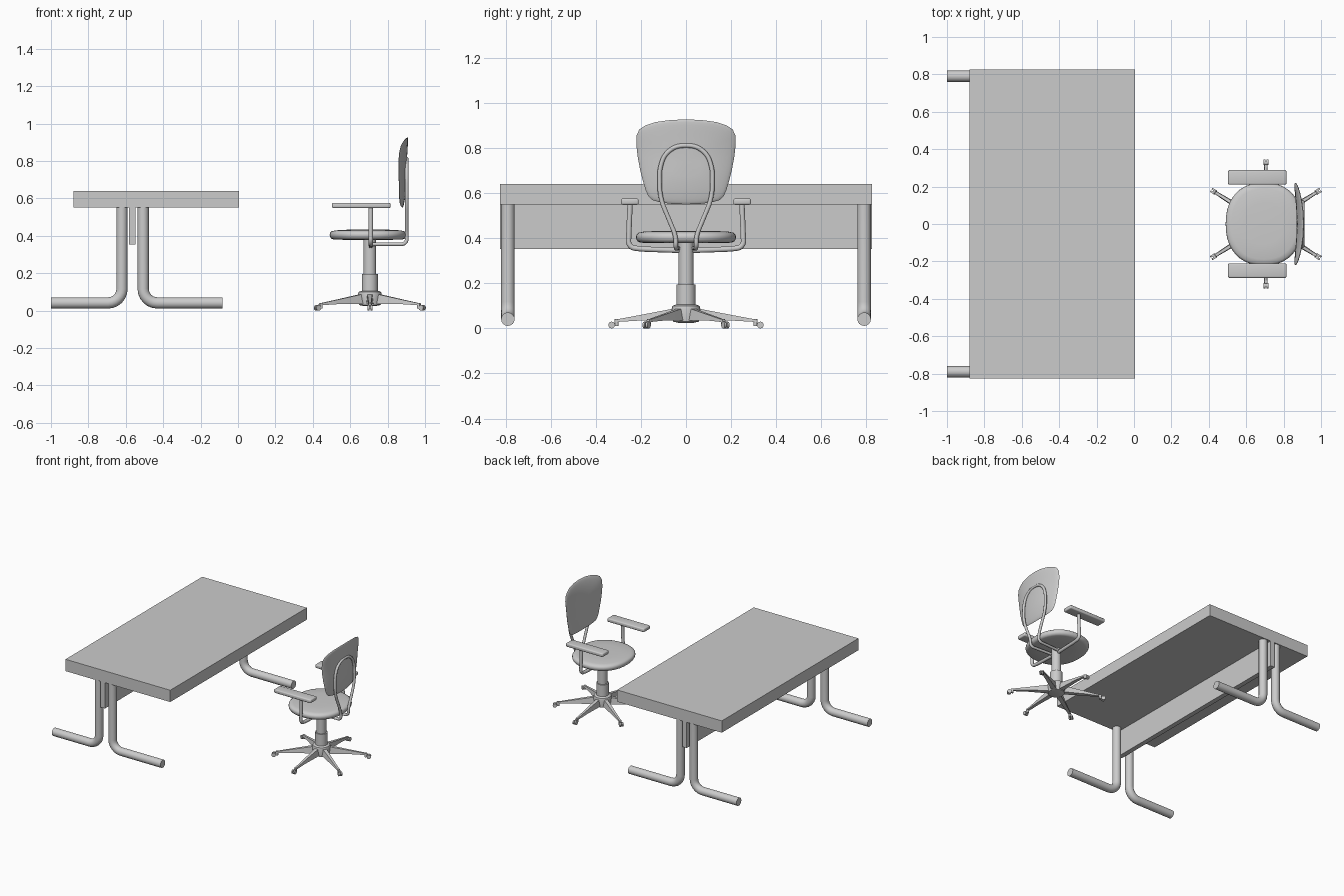
import bpy, bmesh, math
from mathutils import Vector, Matrix

if "Cube" in bpy.data.objects:
    bpy.data.objects.remove(bpy.data.objects["Cube"])

CX = 0.705  # chair axis

def finish(name, bm, smooth=True):
    bmesh.ops.recalc_face_normals(bm, faces=bm.faces)
    me = bpy.data.meshes.new(name)
    bm.to_mesh(me)
    bm.free()
    ob = bpy.data.objects.new(name, me)
    bpy.context.collection.objects.link(ob)
    if smooth:
        select(ob)
        bpy.ops.object.shade_smooth_by_angle(angle=math.radians(40))
    return ob

def select(ob):
    bpy.ops.object.select_all(action='DESELECT')
    ob.select_set(True)
    bpy.context.view_layer.objects.active = ob

def box(name, x, y, z, bevel=0):
    bm = bmesh.new()
    bmesh.ops.create_cube(bm, size=1)
    for v in bm.verts:
        v.co = [(r[0] + r[1]) / 2 + c * (r[1] - r[0]) for c, r in zip(v.co, (x, y, z))]
    if bevel:
        bmesh.ops.bevel(bm, geom=bm.edges[:], offset=bevel, segments=3, profile=0.5, affect='EDGES')
    return finish(name, bm, bevel > 0)

def tube(name, pts, r, bend, sides=5):
    """Round tube along a polyline with filleted corners."""
    pts = [Vector(p) for p in pts]
    path = [pts[0]]
    for a, p, b in zip(pts, pts[1:], pts[2:]):
        d = min(bend, (a - p).length * 0.49, (b - p).length * 0.49)
        s, e = p + (a - p).normalized() * d, p + (b - p).normalized() * d
        h1, h2 = s.lerp(p, 0.55), e.lerp(p, 0.55)
        for i in range(7):
            t = i / 6
            path.append(s * (1-t)**3 + h1 * 3*t*(1-t)**2 + h2 * 3*t*t*(1-t) + e * t**3)
    path.append(pts[-1])
    cu = bpy.data.curves.new(name, 'CURVE')
    cu.dimensions = '3D'
    cu.bevel_depth, cu.bevel_resolution, cu.use_fill_caps = r, sides, True
    sp = cu.splines.new('POLY')
    sp.points.add(len(path) - 1)
    for q, p in zip(sp.points, path):
        q.co = (*p, 1)
    ob = bpy.data.objects.new(name, cu)
    bpy.context.collection.objects.link(ob)
    select(ob)
    bpy.ops.object.convert(target='MESH')
    bpy.ops.object.shade_smooth_by_angle(angle=math.radians(40))

def cushion(name, outline, profile, place):
    """Rings of an outline scaled by profile (scale, offset), closed at both poles."""
    bm = bmesh.new()
    rings = [[bm.verts.new(place(a * s, b * s, o)) for a, b in outline] for s, o in profile]
    n = len(outline)
    for r0, r1 in zip(rings, rings[1:]):
        for i in range(n):
            bm.faces.new((r0[i], r0[(i+1) % n], r1[(i+1) % n], r1[i]))
    for ring, o in ((rings[0], profile[0][1]), (rings[-1], profile[-1][1])):
        c = bm.verts.new(place(0, 0, o))
        for i in range(n):
            bm.faces.new((ring[i], ring[(i+1) % n], c))
    return finish(name, bm)

def circle(rx, ry, n=32, p=1.0):
    out = []
    for i in range(n):
        c, s = math.cos(2*math.pi*i/n), math.sin(2*math.pi*i/n)
        out.append((rx * math.copysign(abs(c)**p, c), ry * math.copysign(abs(s)**p, s)))
    return out

# Desk
box("desk_top", (-0.88, 0.005), (-0.825, 0.825), (0.55, 0.64))
box("modesty_panel", (-0.583, -0.547), (-0.825, 0.825), (0.353, 0.55))
for y in (-0.79, 0.79):
    for x, end in ((-0.62, -1.0), (-0.507, -0.083)):
        tube("desk_leg", [(x, y, 0.55), (x, y, 0.041), (end, y, 0.041)], 0.03, 0.075, 6)

# Seat column
column = [(0.035, 0.025), (0.058, 0.03), (0.064, 0.085), (0.06, 0.1), (0.043, 0.106), (0.043, 0.195),
          (0.034, 0.195), (0.034, 0.385)]
cushion("seat_column", circle(1, 1, 24), column, lambda a, b, o: (CX + a, b, o))

# Seat
seat_profile = [(0.5, 0.378), (0.9, 0.38), (0.96, 0.385), (0.99, 0.395), (1, 0.405), (0.99, 0.416),
                (0.95, 0.424), (0.85, 0.429), (0.5, 0.433)]
cushion("seat", circle(0.205, 0.222, 40, 0.88), seat_profile, lambda a, b, o: (0.695 + a, b, o))

# Backrest
half = [(0, 0.927), (0.07, 0.924), (0.135, 0.915), (0.18, 0.9), (0.207, 0.882), (0.22, 0.855), (0.22, 0.81),
        (0.214, 0.76), (0.203, 0.7), (0.19, 0.65), (0.178, 0.61), (0.166, 0.585), (0.147, 0.568),
        (0.11, 0.558), (0.06, 0.552), (0, 0.55)]
outline = [(y, z - 0.74) for y, z in half + [(-y, z) for y, z in half[-2:0:-1]]]
back_profile = [(math.sin(t), -0.016 * math.cos(t)) for t in (math.pi * i / 18 for i in range(2, 17))]

def place_back(a, b, o):
    k = b / 0.187
    lean = 0.02 * k * k if k > 0 else -0.007 * k * k
    return (0.886 - 0.028 * (a / 0.22)**2 + lean + o, a, 0.74 + b)

cushion("backrest", outline, back_profile, place_back)

# Backrest support loop
side = [(CX, 0.035, 0.355), (0.902, 0.045, 0.355), (0.902, 0.045, 0.41), (0.902, 0.116, 0.58),
        (0.902, 0.118, 0.72), (0.902, 0.08, 0.795), (0.902, 0.0, 0.818)]
tube("back_support", side + [(x, -y, z) for x, y, z in side[-2::-1]], 0.01, 0.045)

# Armrests
for s in (-1, 1):
    box("armrest_pad", (0.503, 0.815), sorted((s * 0.21, s * 0.288)), (0.548, 0.576), 0.008)
    tube("armrest_post", [(0.71, s * 0.248, 0.555), (0.71, s * 0.256, 0.36), (0.71, s * 0.2, 0.352),
                          (0.71, 0, 0.345)], 0.012, 0.03)

# Six-legged base with casters
for deg in (32, 90, 148, 212, 270, 328):
    M = Matrix.Translation((CX, 0, 0)) @ Matrix.Rotation(math.radians(deg), 4, 'Z')
    bm = bmesh.new()
    sections = [(0.03, 0.02, 0.035, 0.095), (0.07, 0.018, 0.036, 0.085), (0.2, 0.013, 0.035, 0.06),
                (0.318, 0.009, 0.028, 0.038)]
    rings = [[bm.verts.new((r, y, z)) for y, z in ((-w, lo), (w, lo), (w * 0.7, hi), (-w * 0.7, hi))]
             for r, w, lo, hi in sections]
    for r0, r1 in zip(rings, rings[1:]):
        for i in range(4):
            bm.faces.new((r0[i], r0[(i+1) % 4], r1[(i+1) % 4], r1[i]))
    bm.faces.new(rings[0])
    bm.faces.new(rings[-1])
    bm.transform(M)
    finish("base_leg", bm)
    bm = bmesh.new()
    bmesh.ops.create_cone(bm, cap_ends=True, segments=12, radius1=0.009, radius2=0.009, depth=0.03,
                          matrix=Matrix.Translation((0.308, 0, 0.026)))
    for y in (-0.008, 0.008):
        bmesh.ops.create_cone(bm, cap_ends=True, segments=16, radius1=0.015, radius2=0.015, depth=0.01,
                              matrix=Matrix.Translation((0.33, y, 0.015)) @ Matrix.Rotation(math.pi / 2, 4, 'X'))
    bmesh.ops.create_cube(bm, size=1, matrix=Matrix.Translation((0.318, 0, 0.018)) @ Matrix.Diagonal((0.03, 0.008, 0.014, 1)))
    bm.transform(M)
    finish("caster", bm)
